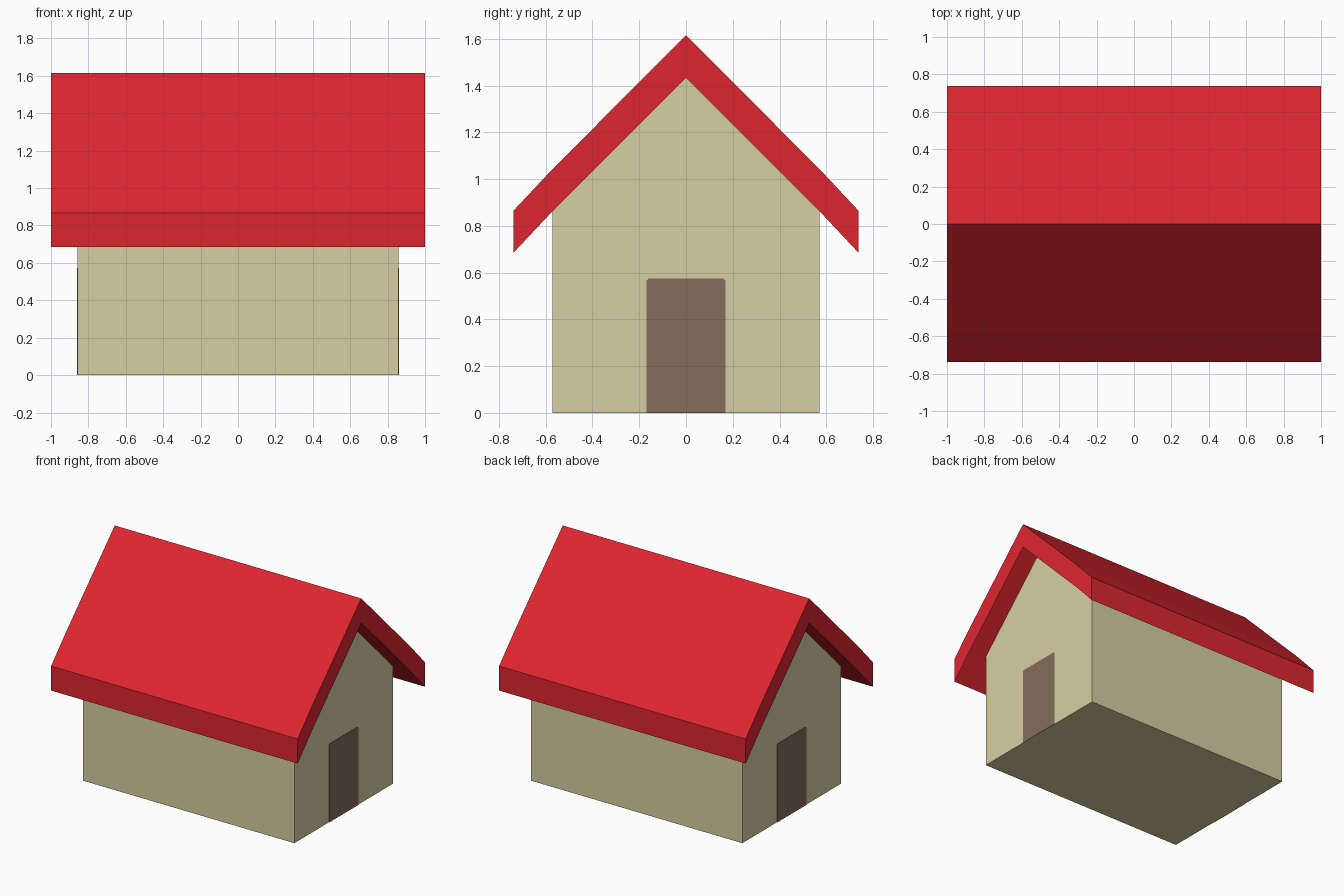
import bpy, bmesh

if "Cube" in bpy.data.objects:
    bpy.data.objects.remove(bpy.data.objects["Cube"])


def material(name, rgb):
    m = bpy.data.materials.new(name)
    lin = [((c / 255 + 0.055) / 1.055) ** 2.4 for c in rgb]
    m.diffuse_color = (*lin, 1)
    m.use_nodes = True
    m.node_tree.nodes["Principled BSDF"].inputs["Base Color"].default_value = m.diffuse_color
    return m


def prism(name, half_profile, x0, x1, mat):
    """Mirror a (y, z) half profile across y = 0 and extrude it along x."""
    mirrored = [(-y, z) for y, z in reversed(half_profile) if y > 0]
    outline = half_profile + mirrored
    if half_profile[-1][0] == 0 and half_profile[0][0] == 0:
        outline = half_profile + mirrored  # both ends lie on the mirror line
    bm = bmesh.new()
    face = bm.faces.new([bm.verts.new((x0, y, z)) for y, z in outline])
    ext = bmesh.ops.extrude_face_region(bm, geom=[face])
    verts = [v for v in ext["geom"] if isinstance(v, bmesh.types.BMVert)]
    bmesh.ops.translate(bm, verts=verts, vec=(x1 - x0, 0, 0))
    bmesh.ops.recalc_face_normals(bm, faces=bm.faces)
    me = bpy.data.meshes.new(name)
    bm.to_mesh(me)
    bm.free()
    me.materials.append(mat)
    ob = bpy.data.objects.new(name, me)
    bpy.context.collection.objects.link(ob)
    return ob


red = material("roof red", (222, 38, 48))
tan = material("wall tan", (215, 207, 163))
brown = material("door brown", (131, 109, 92))

# Walls with gable ends
prism("walls", [(0.571, 0), (0.571, 0.863), (0, 1.434)], -0.857, 0.857, tan)

# Gabled roof slab, slightly steeper at the eaves
prism("roof", [(0, 1.434), (0.571, 0.863), (0.737, 0.686),
               (0.737, 0.866), (0.571, 1.043), (0, 1.615)], -1, 1, red)

# Thin door plates on both gable ends
for side, name in ((1, "right_door"), (-1, "left_door")):
    prism(name, [(0.17, 0), (0.17, 0.565), (0.16, 0.574)],
          side * 0.856, side * 0.860, brown)
